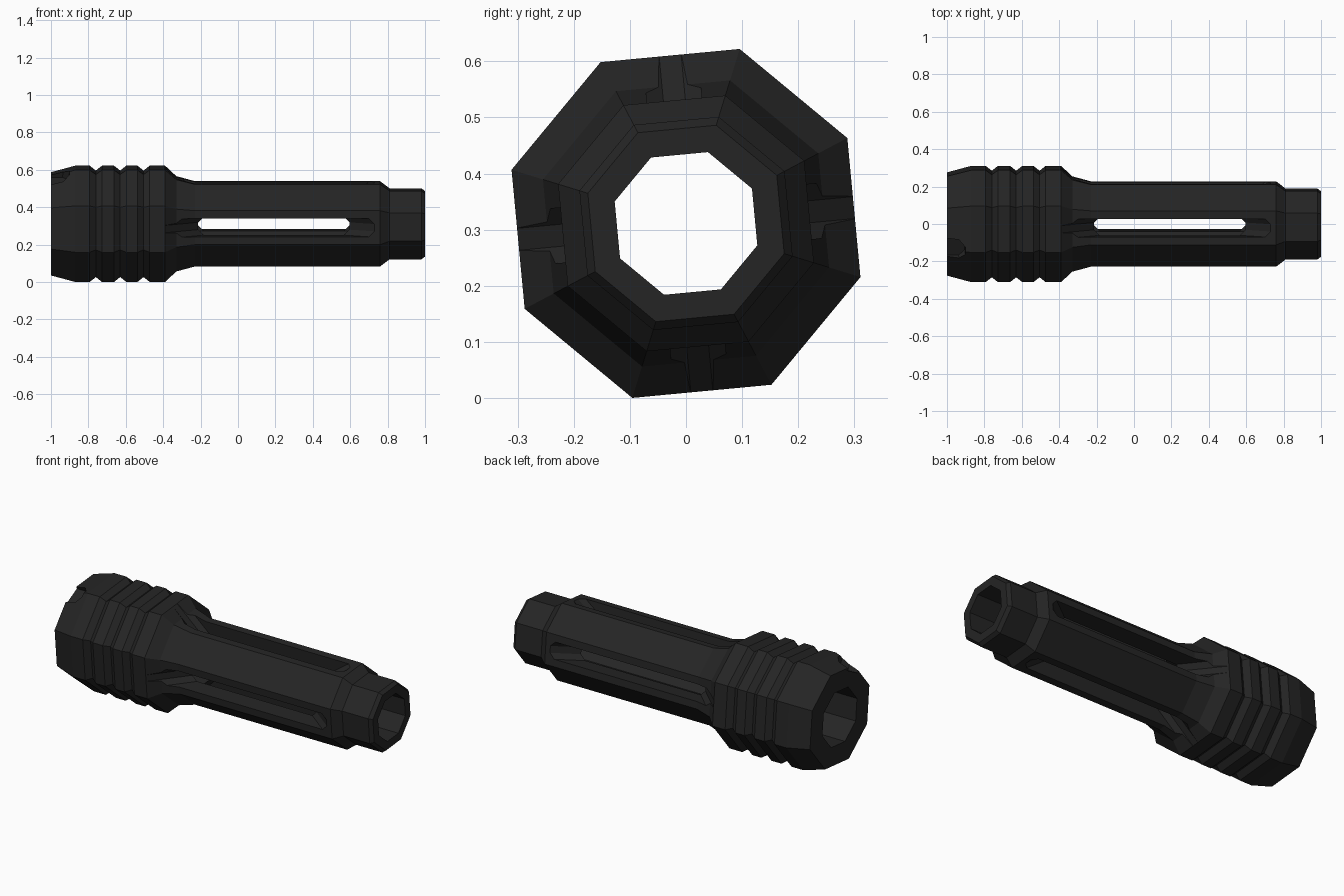
import bpy, bmesh, math
from mathutils import Vector

if "Cube" in bpy.data.objects:
    bpy.data.objects.remove(bpy.data.objects["Cube"])

CZ = 0.311                      # height of the barrel axis
A0 = math.radians(27.9)         # angle of the first octagon corner

mat = bpy.data.materials.new("matte black")
mat.diffuse_color = (0.018, 0.018, 0.018, 1)
mat.use_nodes = True
mat.node_tree.nodes["Principled BSDF"].inputs["Base Color"].default_value = mat.diffuse_color


def finish(name, bm):
    bmesh.ops.recalc_face_normals(bm, faces=bm.faces)
    me = bpy.data.meshes.new(name)
    bm.to_mesh(me)
    bm.free()
    me.materials.append(mat)
    ob = bpy.data.objects.new(name, me)
    bpy.context.collection.objects.link(ob)
    return ob


def lathe(name, profile, sides=8):
    """Closed (x, radius) profile swept around the x axis."""
    bm = bmesh.new()
    rings = []
    for k in range(sides):
        a = A0 + k * math.tau / sides
        rings.append([bm.verts.new((x, r * math.cos(a), CZ + r * math.sin(a))) for x, r in profile])
    n = len(profile)
    for k in range(sides):
        p, q = rings[k], rings[(k + 1) % sides]
        for i in range(n):
            j = (i + 1) % n
            bm.faces.new((p[i], p[j], q[j], q[i]))
    return finish(name, bm)


def slot_cutter(name, angle, inner, outer, half):
    """Chamfered slot tapering between two (radius, x0, x1) levels."""
    out = Vector((0, math.cos(angle), math.sin(angle)))
    side = Vector((0, -math.sin(angle), math.cos(angle)))
    bm = bmesh.new()
    levels = []
    for r, x0, x1 in (inner, outer):
        c = half * 0.6
        pts = [(x0, -half + c), (x0 + c, -half), (x1 - c, -half), (x1, -half + c),
               (x1, half - c), (x1 - c, half), (x0 + c, half), (x0, half - c)]
        levels.append([bm.verts.new(Vector((x, 0, CZ)) + out * r + side * s) for x, s in pts])
    lo, hi = levels
    bm.faces.new(lo)
    bm.faces.new(hi)
    for i in range(8):
        j = (i + 1) % 8
        bm.faces.new((lo[i], lo[j], hi[j], hi[i]))
    ob = finish(name, bm)
    ob.hide_render = True
    return ob


# Outer silhouette: collar with three grooves, flare, slotted tube, tip
half_heights = [(-1, .276), (-.87, .311)]
for gx in (-.76, -.63, -.505):
    half_heights += [(gx - .033, .311), (gx, .285), (gx + .033, .311)]
half_heights += [(-.39, .311), (-.33, .255), (-.23, .228), (.76, .228),
                 (.81, .19), (.98, .19), (1, .175)]
outer = [(x, h / 0.956) for x, h in half_heights]
bore = [(1, .133), (-.45, .133), (-.45, .168), (-1, .168)]
body = lathe("muzzle_body", outer + bore)

# Four long slots in alternate faces, plus one index notch on the collar rim
cutters = []
face = A0 - math.pi / 8
for k in range(4):
    cutters.append(slot_cutter("slot_cutter", face + k * math.pi / 2,
                               (.09, -.18, .55), (.30, -.39, .84), .049))
cutters.append(slot_cutter("notch_cutter", A0 + math.pi / 2,
                           (.252, -1.2, -.905), (.40, -1.2, -.895), .055))

bpy.context.view_layer.objects.active = body
for c in cutters:
    m = body.modifiers.new("cut", 'BOOLEAN')
    m.operation = 'DIFFERENCE'
    m.solver = 'EXACT'
    m.object = c
    bpy.ops.object.modifier_apply(modifier=m.name)
for c in cutters:
    bpy.data.objects.remove(c)
